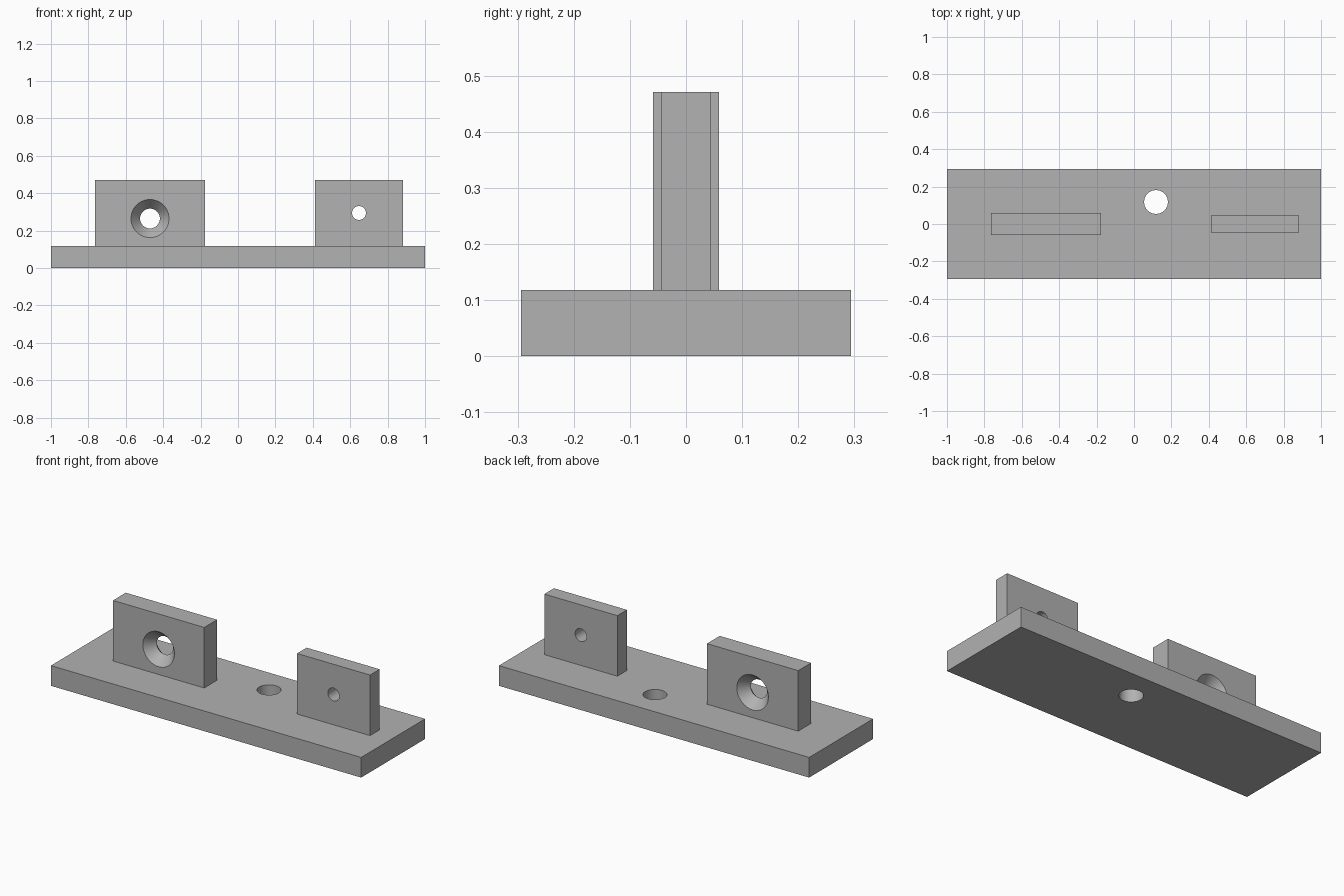
import bpy
from math import pi

if "Cube" in bpy.data.objects:
    bpy.data.objects.remove(bpy.data.objects["Cube"])

U = 2 / 34  # design unit: the base is 34 units long

grey = bpy.data.materials.new("plain grey")
grey.diffuse_color = (0.445, 0.445, 0.445, 1)
grey.use_nodes = True
grey.node_tree.nodes["Principled BSDF"].inputs["Base Color"].default_value = grey.diffuse_color


def box(name, x0, x1, thick, z0, z1):
    """Block centred on y = 0, in design units."""
    bpy.ops.mesh.primitive_cube_add(size=1, location=((x0 + x1) / 2 * U, 0, (z0 + z1) / 2 * U))
    ob = bpy.context.object
    ob.name = name
    ob.scale = ((x1 - x0) * U, thick * U, (z1 - z0) * U)
    bpy.ops.object.transform_apply(location=False, rotation=False, scale=True)
    ob.data.materials.append(grey)
    return ob


def cut(target, loc, rot, r1, r2, depth):
    """Cut a round or tapered hole; r1 is the radius at the tool's start."""
    bpy.ops.mesh.primitive_cone_add(vertices=64, radius1=r1 * U, radius2=r2 * U, depth=depth * U,
                                    location=[c * U for c in loc], rotation=rot)
    tool = bpy.context.object
    tool.name = "hole_cutter"
    tool.data.materials.append(grey)
    mod = target.modifiers.new("hole", 'BOOLEAN')
    mod.operation = 'DIFFERENCE'
    mod.solver = 'EXACT'
    mod.object = tool
    bpy.context.view_layer.objects.active = target
    bpy.ops.object.modifier_apply(modifier=mod.name)
    bpy.data.objects.remove(tool, do_unlink=True)


# Base plate with its vertical mounting hole
base = box("base_plate", -17, 17, 10, 0, 2)
cut(base, (2, 2, 1), (0, 0, 0), 1.08, 1.08, 4)

# Thick upright: through hole flared by a cone from each face
thick = box("thick_upright", -13, -3, 2, 2, 8)
cut(thick, (-8, 0, 4.5), (pi / 2, 0, 0), 0.9, 0.9, 4)
slope = 1.73 - 0.9
for side in (1, -1):
    # cone runs from the middle plane to half a unit beyond the face
    cut(thick, (-8, side * 0.75, 4.5), (side * pi / 2, 0, 0),
        0.9 + 1.5 * slope, 0.9, 1.5)

# Thin upright with a small straight hole
thin = box("thin_upright", 7, 15, 1.5, 2, 8)
cut(thin, (11, 0, 5), (pi / 2, 0, 0), 0.63, 0.63, 4)

# Smooth hole walls, crisp block edges
for ob in (base, thick, thin):
    bpy.ops.object.select_all(action='DESELECT')
    ob.select_set(True)
    bpy.context.view_layer.objects.active = ob
    bpy.ops.object.shade_smooth_by_angle(angle=pi / 6)
